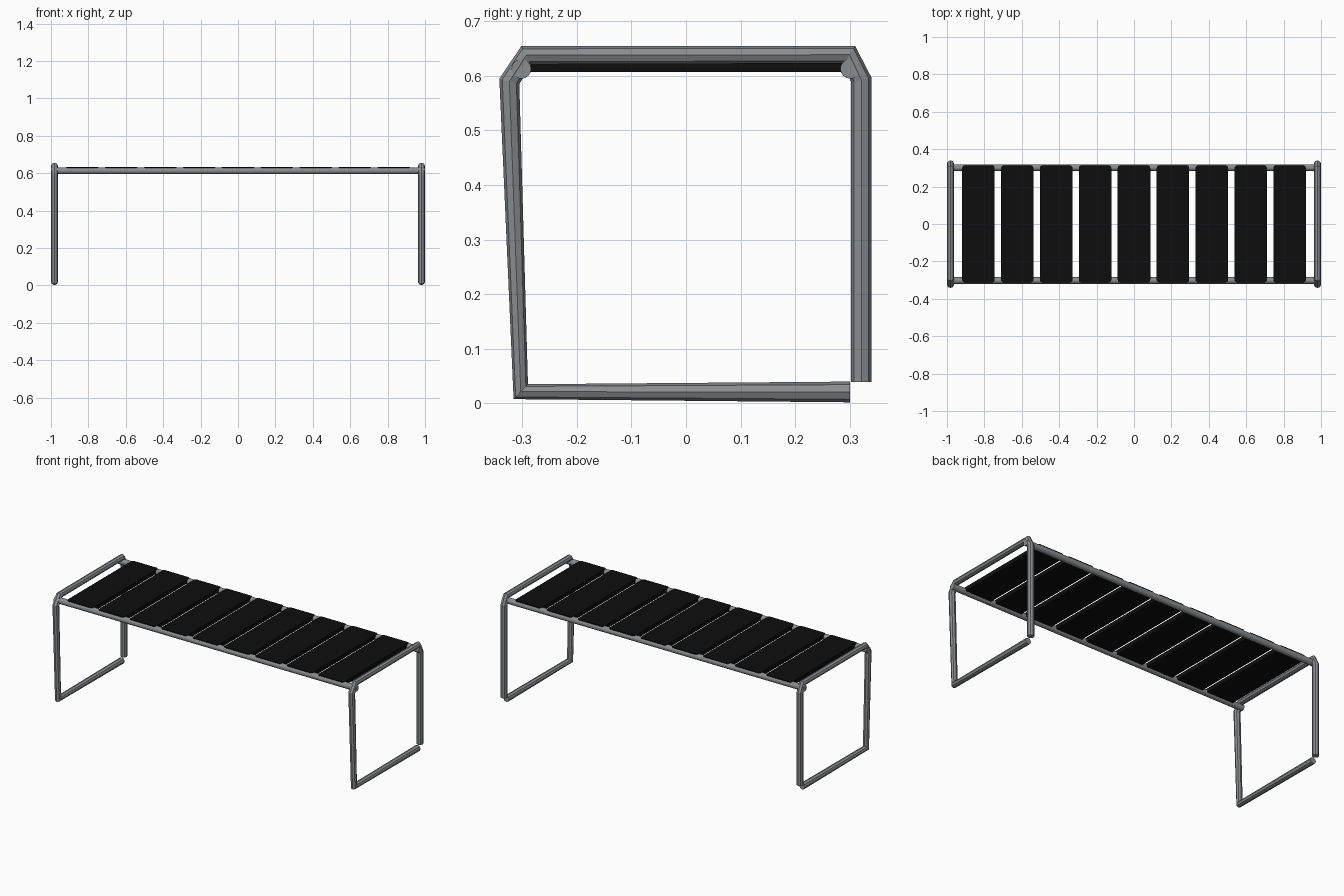
import bpy, bmesh, math
from mathutils import Vector

cube = bpy.data.objects.get("Cube")
if cube:
    bpy.data.objects.remove(cube)


def material(name, color):
    m = bpy.data.materials.new(name)
    m.use_nodes = True
    m.diffuse_color = color
    bsdf = next(n for n in m.node_tree.nodes if n.type == 'BSDF_PRINCIPLED')
    bsdf.inputs["Base Color"].default_value = color
    return m


steel = material("grey steel", (0.25, 0.27, 0.285, 1))
black = material("black slat", (0.004, 0.004, 0.004, 1))


def finish(bm, name, mat):
    bmesh.ops.recalc_face_normals(bm, faces=bm.faces)
    mesh = bpy.data.meshes.new(name)
    bm.to_mesh(mesh)
    bm.free()
    mesh.materials.append(mat)
    obj = bpy.data.objects.new(name, mesh)
    bpy.context.collection.objects.link(obj)
    return obj


def tube(name, points, radius, sides, flat_axis):
    """Capped tube along a planar path; flat_axis is perpendicular to the path plane."""
    bm = bmesh.new()
    pts = [Vector(p) for p in points]
    side = Vector(flat_axis)
    rings = []
    for i, p in enumerate(pts):
        before = (p - pts[i - 1]).normalized() if i else Vector()
        after = (pts[i + 1] - p).normalized() if i + 1 < len(pts) else Vector()
        normal = (before + after).normalized().cross(side)
        ring = []
        for k in range(sides):
            a = math.tau * k / sides
            ring.append(bm.verts.new(p + radius * (math.cos(a) * side + math.sin(a) * normal)))
        rings.append(ring)
    for r, s in zip(rings, rings[1:]):
        for k in range(sides):
            n = (k + 1) % sides
            bm.faces.new((r[k], r[n], s[n], s[k]))
    bm.faces.new(rings[0])
    bm.faces.new(rings[-1])
    return finish(bm, name, steel)


# End frames: one bent bar each, open at the lower back corner
profile = [(0.301, 0.0205), (-0.303, 0.021), (-0.324, 0.59), (-0.293, 0.638),
           (0.30, 0.639), (0.3215, 0.593), (0.3215, 0.039)]
for label, x in (("left", 0.981), ("right", -0.981)):
    tube(label + "_leg_frame", [(x, y, z) for y, z in profile], 0.019, 8, (1, 0, 0))

# Long rails joining the frames
for label, y in (("front", -0.302), ("back", 0.301)):
    rail = tube(label + "_rail", [(-0.999, y, 0.613), (0.999, y, 0.613)], 0.018, 16, (0, 1, 0))
    for poly in rail.data.polygons:
        poly.use_smooth = len(poly.vertices) == 4
    rail.data.set_sharp_from_angle(angle=math.radians(40))

# Seat slats with rounded corners
COUNT, PITCH = 9, 0.208
for i in range(COUNT):
    bm = bmesh.new()
    bmesh.ops.create_cube(bm, size=1)
    bmesh.ops.scale(bm, vec=(0.174, 0.624, 0.025), verts=bm.verts)
    corners = [e for e in bm.edges if abs(e.verts[0].co.z - e.verts[1].co.z) > 0.01]
    bmesh.ops.bevel(bm, geom=corners, offset=0.012, segments=3, profile=0.5, affect='EDGES')
    slat = finish(bm, f"slat_{i + 1}", black)
    slat.location = ((i - (COUNT - 1) / 2) * PITCH, 0, 0.6195)
